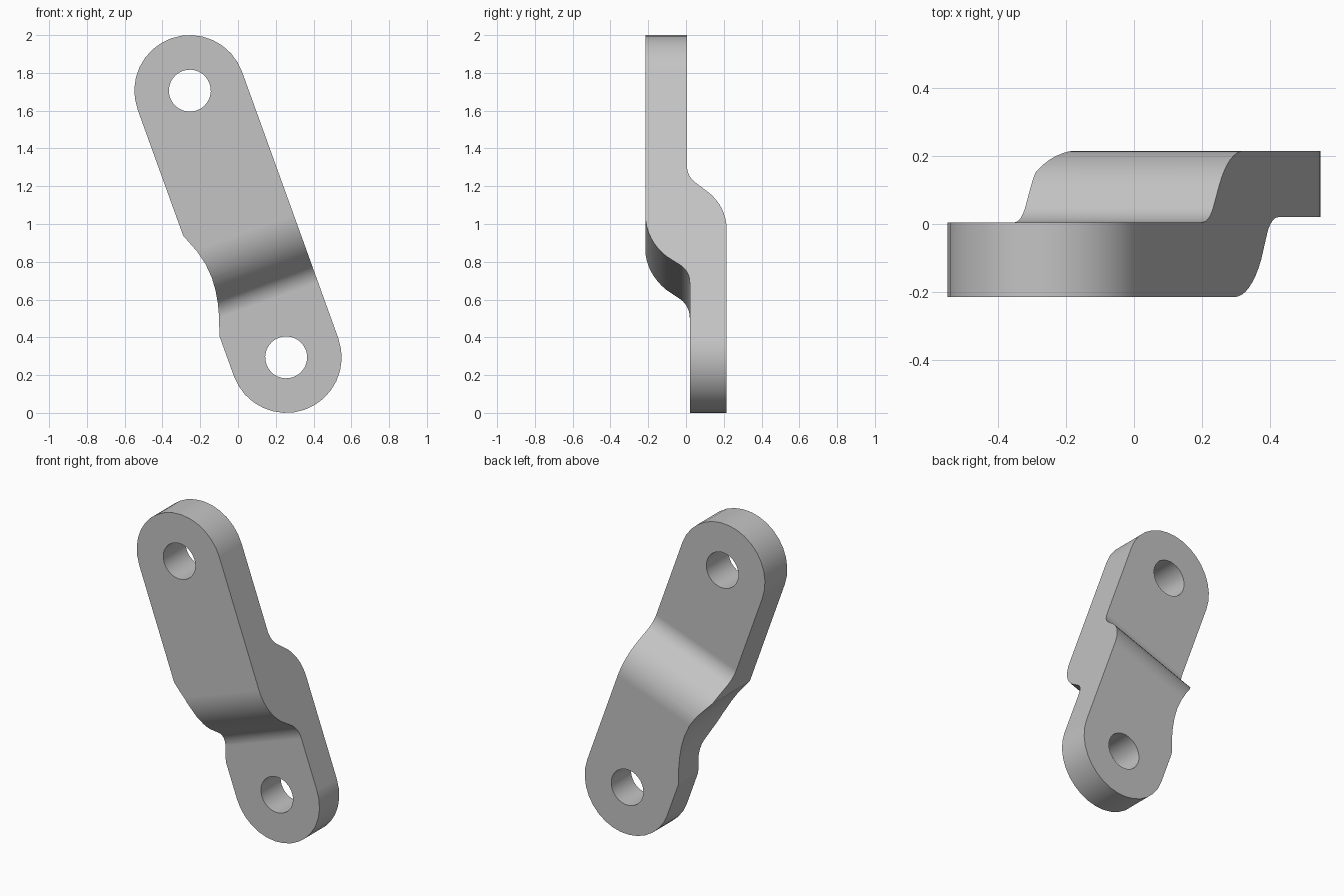
import bpy
import bmesh
from math import cos, sin, pi, radians
from mathutils import Vector

cube = bpy.data.objects.get("Cube")
if cube:
    bpy.data.objects.remove(cube, do_unlink=True)

# Link frame: s runs from the upper eye to the lower eye, u across, y is depth
TOP = Vector((-0.255, 0, 1.706))
BOTTOM = Vector((0.255, 0, 0.294))
LENGTH = (BOTTOM - TOP).length
ALONG = (BOTTOM - TOP).normalized()
ACROSS = Vector((-ALONG.z, 0, ALONG.x))
RADIUS = 0.294
HOLE = 0.111


def place(u, y, s):
    return TOP + ACROSS * u + Vector((0, y, 0)) + ALONG * s


def prism(name, near, far):
    """Solid between two matching loops of points."""
    bm = bmesh.new()
    a = [bm.verts.new(p) for p in near]
    b = [bm.verts.new(p) for p in far]
    bm.faces.new(a)
    bm.faces.new(b[::-1])
    n = len(a)
    for i in range(n):
        j = (i + 1) % n
        bm.faces.new((a[i], b[i], b[j], a[j]))
    bmesh.ops.recalc_face_normals(bm, faces=bm.faces)
    mesh = bpy.data.meshes.new(name)
    bm.to_mesh(mesh)
    bm.free()
    ob = bpy.data.objects.new(name, mesh)
    bpy.context.collection.objects.link(ob)
    return ob


def through_prism(name, outline):
    """Outline in (u, s) run through the full depth."""
    return prism(name, [place(u, -0.5, s) for u, s in outline],
                 [place(u, 0.5, s) for u, s in outline])


def arc(cu, cs, r, start, end, steps):
    angles = [start + (end - start) * i / steps for i in range(steps + 1)]
    return [(cu + r * cos(t), cs - r * sin(t)) for t in angles]


def bend(start, end, r_start, r_end, steps=8):
    """S-shaped step in (s, y): one arc, a short ramp, the opposite arc."""
    turn = radians(51)
    angles = [turn * i / steps for i in range(steps + 1)]
    first = [(start[0] + r_start * sin(t), start[1] + r_start * (1 - cos(t)))
             for t in angles]
    last = [(end[0] - r_end * sin(t), end[1] - r_end * (1 - cos(t)))
            for t in reversed(angles)]
    return first + last


def apply_boolean(target, cutter, operation):
    mod = target.modifiers.new("cut", 'BOOLEAN')
    mod.object = cutter
    mod.operation = operation
    mod.solver = 'EXACT'
    bpy.context.view_layer.objects.active = target
    bpy.ops.object.modifier_apply(modifier=mod.name)
    bpy.data.objects.remove(cutter, do_unlink=True)


# Stepped plate, wider and longer than the finished link
front = bend((0.805, -0.215), (1.185, 0.02), 0.3, 0.12)
back = bend((0.53, 0.005), (0.885, 0.215), 0.12, 0.27)
profile = ([(-0.5, -0.215)] + front + [(2.2, 0.02), (2.2, 0.215)]
           + back[::-1] + [(-0.5, 0.005)])
link = prism("offset_link", [place(-0.5, y, s) for s, y in profile],
             [place(0.5, y, s) for s, y in profile])

# Rounded outline with a shallow relief on one edge
relief = [(-RADIUS, 0.71), (-0.251, 0.82), (-0.234, 0.89), (-0.227, 0.97),
          (-0.231, 1.04), (-0.243, 1.11), (-0.26, 1.175), (-RADIUS, 1.275)]
outline = (arc(0, 0, RADIUS, 0, pi, 16) + relief
           + arc(0, LENGTH, RADIUS, pi, 2 * pi, 16))
apply_boolean(link, through_prism("outline_cutter", outline), 'INTERSECT')

# Pin holes
for s in (0, LENGTH):
    circle = arc(0, s, HOLE, 0, 2 * pi, 32)[:-1]
    apply_boolean(link, through_prism("hole_cutter", circle), 'DIFFERENCE')

# Plain grey metal
grey = bpy.data.materials.new("grey_metal")
grey.use_nodes = True
colour = (0.55, 0.55, 0.55, 1)
grey.diffuse_color = colour
grey.node_tree.nodes["Principled BSDF"].inputs["Base Color"].default_value = colour
link.data.materials.clear()
link.data.materials.append(grey)

# Smooth curves, crisp corners
bpy.ops.object.select_all(action='DESELECT')
link.select_set(True)
bpy.context.view_layer.objects.active = link
bpy.ops.object.shade_smooth_by_angle(angle=radians(18))
weighted = link.modifiers.new("weighted_normals", 'WEIGHTED_NORMAL')
weighted.keep_sharp = True
